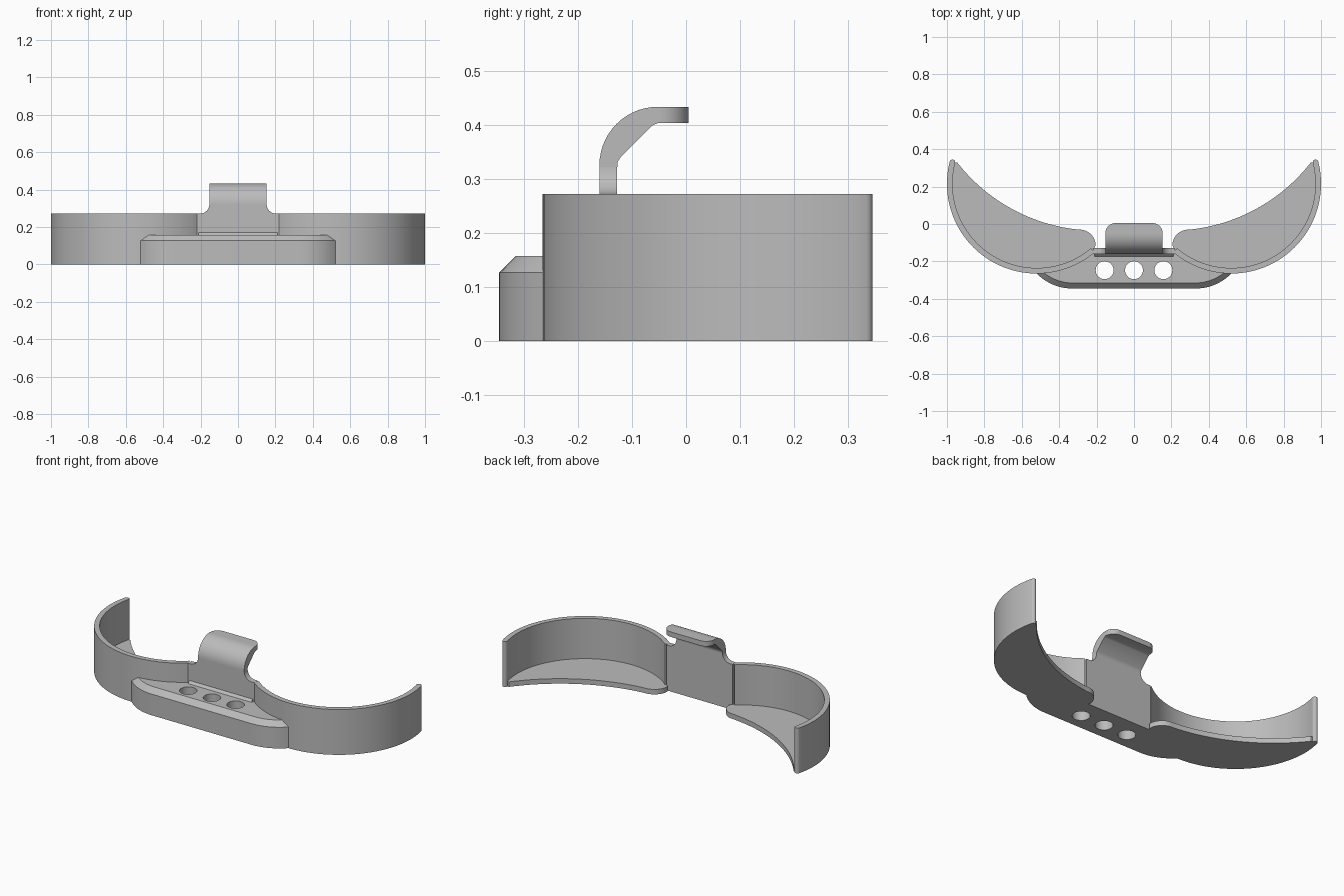
import bpy, bmesh
from math import sin, cos, radians
from mathutils import Vector

cube = bpy.data.objects.get("Cube")
if cube:
    bpy.data.objects.remove(cube)

grey = bpy.data.materials.new("plain grey")
grey.use_nodes = True
COLOUR = (0.5, 0.5, 0.5, 1)
grey.diffuse_color = COLOUR
grey.node_tree.nodes["Principled BSDF"].inputs["Base Color"].default_value = COLOUR

RING = (0.52, 0.215)      # centre of each ring on the model's left
OUTER, INNER = 0.48, 0.45
MID = (OUTER + INNER) / 2
TIP, ROOT = 14.3, -130    # angles where the ring wall ends
HEIGHT = 0.272


def arc(centre, r, start, end, steps):
    angles = [radians(start + (end - start) * i / steps) for i in range(steps + 1)]
    return [(centre[0] + r * cos(a), centre[1] + r * sin(a)) for a in angles]


def mirrored(points):
    """Right half of an outline plus its reflection, as one closed loop."""
    return points + [(-x, y) for x, y in reversed(points)]


def finish(name, bm):
    bmesh.ops.recalc_face_normals(bm, faces=bm.faces)
    mesh = bpy.data.meshes.new(name)
    bm.to_mesh(mesh)
    bm.free()
    mesh.materials.append(grey)
    obj = bpy.data.objects.new(name, mesh)
    bpy.context.collection.objects.link(obj)
    return obj


def loft(layers):
    """Closed solid through matching loops of 3D points."""
    bm = bmesh.new()
    rings = [[bm.verts.new(p) for p in layer] for layer in layers]
    bm.faces.new(rings[0])
    bm.faces.new(rings[-1])
    n = len(rings[0])
    for low, high in zip(rings, rings[1:]):
        for i in range(n):
            j = (i + 1) % n
            bm.faces.new((low[i], low[j], high[j], high[i]))
    return bm


def upright(points, z0, z1):
    return loft([[(x, y, z) for x, y in points] for z in (z0, z1)])


def across(points, half_width):
    return loft([[(x, y, z) for y, z in points] for x in (-half_width, half_width)])


parts = []

# Curved walls with rounded tips, and the crescent floors inside them
cap_centre = arc(RING, MID, TIP, TIP, 1)[0]
wall = (arc(RING, OUTER, ROOT, TIP, 56)
        + arc(cap_centre, (OUTER - INNER) / 2, TIP, TIP + 180, 8)[1:-1]
        + arc(RING, INNER, TIP, ROOT, 56))
floor = (arc(RING, MID, TIP, ROOT, 56)
         + arc((0.29, -0.115), 0.085, 180, 95, 10)
         + arc((0.2, 0.91), 0.945, -84, -38, 24))
for side, s in (("left", 1), ("right", -1)):
    for name, outline, top in (("wall", wall, HEIGHT), ("floor", floor, 0.03)):
        points = [(s * x, y) for x, y in outline]
        parts.append(finish(f"{side}_{name}", upright(points, 0, top)))

# Front block, chamfered along its front edge and fitted into the walls
CORNER, CORNER_R, CHAMFER = (0.33, -0.079), 0.266, 0.03
BLOCK_TOP = 0.157


def block_outline(r):
    return mirrored(arc(CORNER, r, -90, -44.3, 10) + arc(RING, MID, -95, ROOT, 12))


full, inset = block_outline(CORNER_R), block_outline(CORNER_R - CHAMFER)
block = finish("front_block", loft([
    [(x, y, 0) for x, y in full],
    [(x, y, BLOCK_TOP - CHAMFER) for x, y in full],
    [(x, y, BLOCK_TOP) for x, y in inset]]))
parts.append(block)

# Three round through holes in the block
cutters = []
for x in (-0.157, 0, 0.157):
    cutter = finish("hole_cutter", upright(arc((x, -0.247), 0.048, 0, 348.75, 31), -0.1, 0.3))
    cutter.hide_render = True
    cutters.append(cutter)
    mod = block.modifiers.new("hole", "BOOLEAN")
    mod.operation = "DIFFERENCE"
    mod.solver = "EXACT"
    mod.object = cutter
bpy.context.view_layer.update()
cut_mesh = bpy.data.meshes.new_from_object(
    block.evaluated_get(bpy.context.evaluated_depsgraph_get()))
block.modifiers.clear()
block.data = cut_mesh
for cutter in cutters:
    bpy.data.objects.remove(cutter)

# Bridge plate, narrowing through concave shoulders to the hook's width
FRONT, BACK, HOOK_W = -0.16, -0.127, 0.153
FILLET = 0.05
outline = mirrored([(0.22, 0), (0.22, HEIGHT)]
                   + arc((HOOK_W + FILLET, HEIGHT + FILLET), FILLET, 270, 180, 8))
parts.append(finish("bridge_plate", loft(
    [[(x, y, z) for x, z in outline] for y in (FRONT, BACK)])))

# Small sloped strip where the plate meets the block
parts.append(finish("plate_foot", across(
    [(FRONT - 0.014, BLOCK_TOP), (FRONT, BLOCK_TOP + 0.014), (FRONT + 0.01, BLOCK_TOP)], 0.21)))

# Hook curling backwards over the plate, with rounded tip corners
TIP_Y = 0.005
base = HEIGHT + FILLET
profile = ([(FRONT, base)] + arc((-0.052, 0.325), 0.108, 180, 90, 14)
           + [(TIP_Y, 0.433), (TIP_Y, 0.403), (-0.052, 0.403), (-0.063, 0.398),
              (-0.119, 0.342), (-0.126, 0.332), (BACK, base)])
hook = across(profile, HOOK_W)
tip_edges = [e for e in hook.edges
             if all(abs(v.co.y - TIP_Y) < 1e-4 for v in e.verts)
             and abs(e.verts[0].co.x - e.verts[1].co.x) < 1e-4]
bmesh.ops.bevel(hook, geom=tip_edges, offset=0.054, segments=8, profile=0.5, affect="EDGES")
parts.append(finish("hook", hook))

# Smooth the curves, keep the corners crisp
bpy.ops.object.select_all(action="DESELECT")
for obj in parts:
    obj.select_set(True)
bpy.context.view_layer.objects.active = parts[0]
bpy.ops.object.shade_smooth_by_angle(angle=radians(30))
